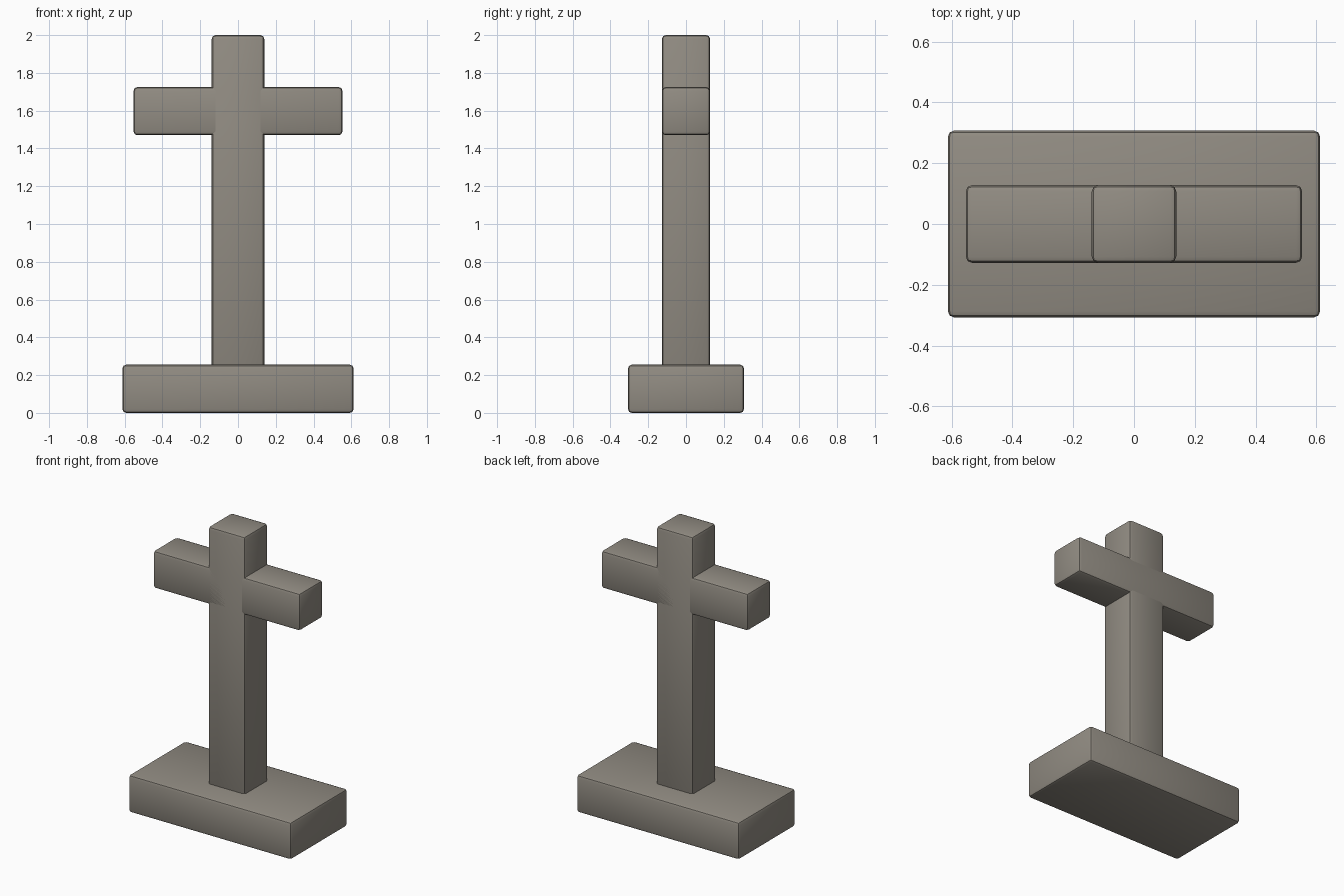
import bpy
import math

if "Cube" in bpy.data.objects:
    bpy.data.objects.remove(bpy.data.objects["Cube"])

stone = bpy.data.materials.new("grey stone")
stone.diffuse_color = (0.285, 0.262, 0.225, 1)
stone.use_nodes = True
stone.node_tree.nodes["Principled BSDF"].inputs["Base Color"].default_value = stone.diffuse_color


def block(name, size, z_low, z_high):
    """Centred stone block with softly rounded edges."""
    bpy.ops.mesh.primitive_cube_add(size=1, location=(0, 0, (z_low + z_high) / 2))
    ob = bpy.context.object
    ob.name = name
    ob.scale = (size[0], size[1], z_high - z_low)
    bpy.ops.object.transform_apply(location=False, rotation=False, scale=True)
    bevel = ob.modifiers.new("rounded edges", 'BEVEL')
    bevel.width = 0.02
    bevel.segments = 2
    bpy.ops.object.modifier_apply(modifier=bevel.name)
    ob.data.materials.append(stone)
    bpy.ops.object.shade_smooth_by_angle(angle=math.radians(30))
    return ob


# Plinth, upright sunk into it, and crossbar flush with the upright
block("base", (1.224, 0.614, 0), 0.0, 0.255)
block("upright", (0.278, 0.255, 0), 0.2, 2.0)
block("crossbar", (1.106, 0.255, 0), 1.47, 1.725)
